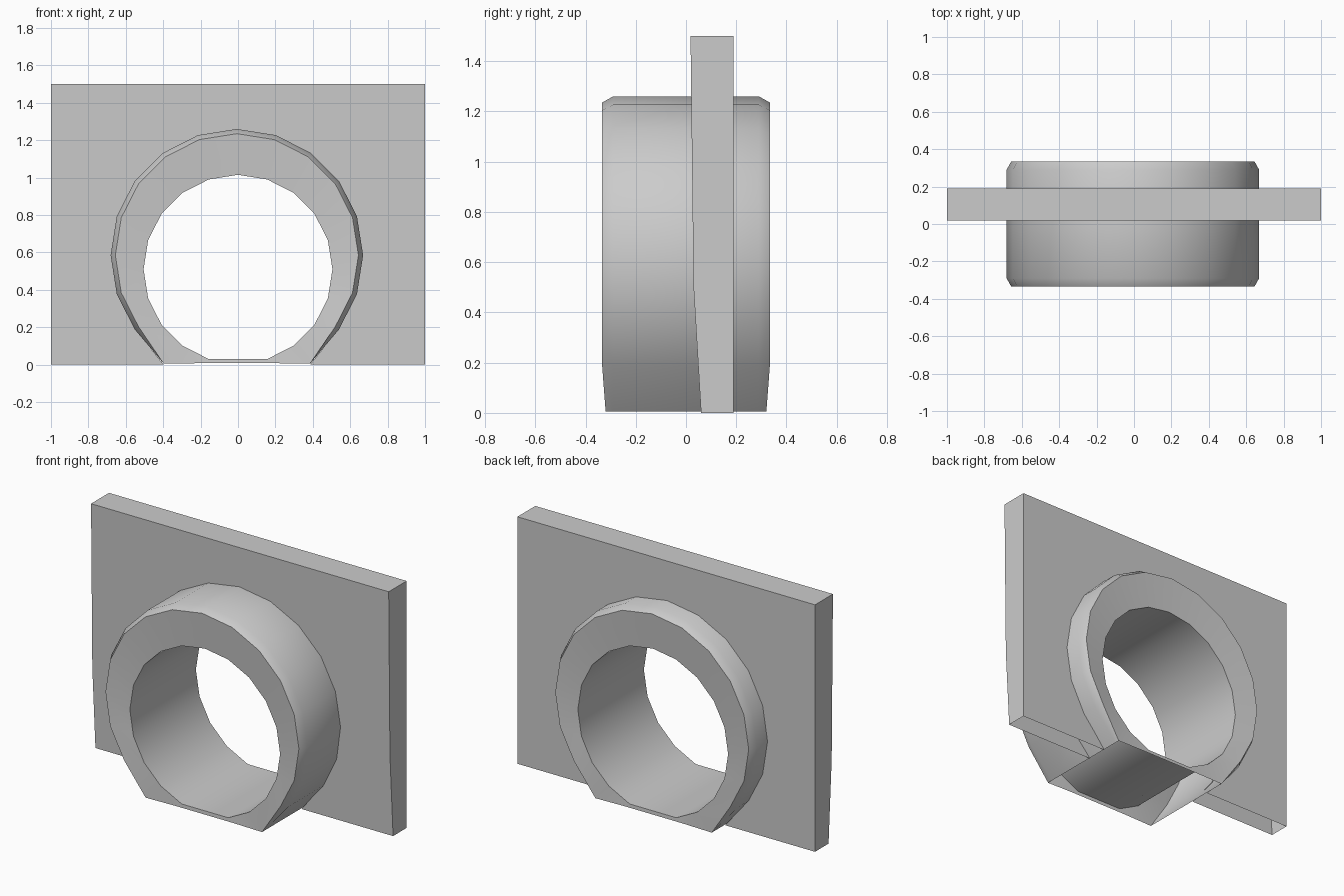
import bpy, bmesh
from math import sin, cos, radians

if "Cube" in bpy.data.objects:
    bpy.data.objects.remove(bpy.data.objects["Cube"])

STEP = 18  # 20-sided circles


def arc(r, zc, a0, a1, xc=-0.006):
    """Points (x, z) on a 20-gon, right side over the top to the left."""
    return [(xc + r * cos(radians(a)), zc + r * sin(radians(a)))
            for a in range(a0, a1 + 1, STEP)]


def outer_arc(r):
    pts = arc(r, 0.585, -54, 234)
    pts[0] = (0.385, 0.005)
    pts[-1] = (-0.397, 0.005)
    return pts


def finish(name, bm, smooth=None):
    bmesh.ops.recalc_face_normals(bm, faces=bm.faces)
    me = bpy.data.meshes.new(name)
    bm.to_mesh(me)
    bm.free()
    ob = bpy.data.objects.new(name, me)
    bpy.context.collection.objects.link(ob)
    if smooth:
        bpy.ops.object.select_all(action='DESELECT')
        ob.select_set(True)
        bpy.context.view_layer.objects.active = ob
        bpy.ops.object.shade_smooth_by_angle(angle=radians(smooth))


def strip(bm, a, b):
    for i in range(len(a) - 1):
        bm.faces.new((a[i], a[i + 1], b[i + 1], b[i]))


# Tunnel ring: outer wall, chamfered rims, inner tunnel; open underneath
bm = bmesh.new()
walls, bores = [], []
for s in (-1, 1):
    wall = [bm.verts.new((x, s * 0.29, z)) for x, z in outer_arc(0.675)]
    rim = [bm.verts.new((x, s * (0.32 if z < 0.1 else 0.335), z))
           for x, z in outer_arc(0.65)]
    bore = [bm.verts.new((x, s * 0.317, max(z, 0.025)))
            for x, z in arc(0.505, 0.51, -72, 252, 0)]
    strip(bm, wall, rim)
    strip(bm, rim, bore[1:-1])
    # flat foot of the rim below the tunnel mouth
    foot = [bm.verts.new((x, s * 0.319, 0.008)) for x in (0.19, -0.2)]
    bm.faces.new((rim[0], bore[1], bore[0], foot[0]))
    bm.faces.new((foot[0], bore[0], bore[-1], foot[1]))
    bm.faces.new((foot[1], bore[-1], bore[-2], rim[-1]))
    walls.append(wall)
    bores.append(bore)
strip(bm, *walls)
strip(bm, bores[0] + bores[0][:1], bores[1] + bores[1][:1])
finish("tunnel_ring", bm, 60)


# Wall plate: notched around the ring, front leaning slightly, open underneath
def front_y(z):
    if z > 0.5:
        return 0.018 + 0.012 * (1.5 - z)
    return 0.03 + 0.06 * (0.5 - z)


border = [(-1, 0), (-1, 0.5), (-1, 1.5), (1, 1.5), (1, 0.5), (1, 0)]
outline = border + [(x, max(z - 0.005, 0) if z < 0.1 else z)
                    for x, z in outer_arc(0.672)]
bm = bmesh.new()
front = [bm.verts.new((x, front_y(z), z)) for x, z in outline]
back = [bm.verts.new((x, 0.19, z)) for x, z in outline]
n = len(border)
strip(bm, front[:n], back[:n])
bm.faces.new(front)
bm.faces.new(back[::-1])
finish("wall_plate", bm)
